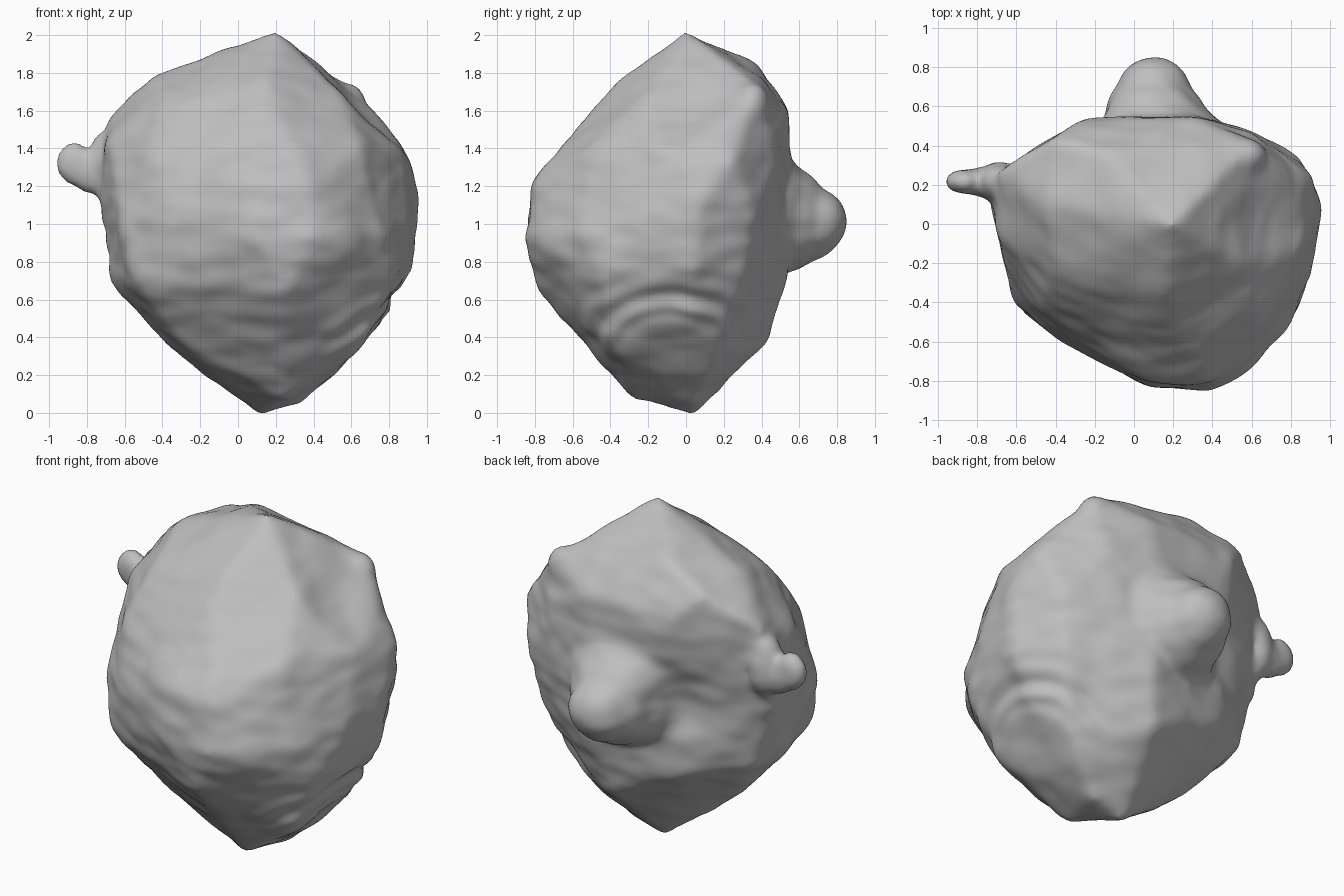
import bpy, bmesh, math
from mathutils import Vector, Matrix, noise

cube = bpy.data.objects.get("Cube")
if cube:
    bpy.data.objects.remove(cube, do_unlink=True)

# Stone colour
stone = bpy.data.materials.new("stone grey")
stone.use_nodes = True
grey = (0.52, 0.52, 0.52, 1)
stone.diffuse_color = grey
stone.node_tree.nodes["Principled BSDF"].inputs["Base Color"].default_value = grey

# Corner points of the main boulder, from the crown down
corners = [
    (.2, 0, 2.03), (-.43, .1, 1.8), (-.15, .37, 1.86), (-.42, .44, 1.75), (-.25, .54, 1.6),
    (.3, .55, 1.6), (.6, .4, 1.73), (.8, .2, 1.53), (.55, -.2, 1.7), (.15, -.38, 1.74),
    (-.4, -.25, 1.66), (-.68, .27, 1.56), (-.68, -.05, 1.45), (-.45, -.42, 1.38),
    (.08, -.79, 1.23), (.38, -.8, 1.23), (.1, -.83, .95), (.4, -.84, .92),
    (.65, -.5, 1.4), (.86, -.1, 1.4), (.9, .25, 1.35), (.6, .48, 1.3),
    (.96, .08, 1.15), (.91, -.25, 1), (.76, -.55, .95), (.54, -.77, .9),
    (-.32, -.62, 1.05), (-.6, -.4, 1), (-.73, .2, 1.15),
    (.82, .36, 1.05), (.92, .05, .8), (.81, -.43, .7), (.25, -.78, .66), (-.2, -.6, .7),
    (-.53, -.45, .7), (-.66, 0, .7), (-.58, .2, .66), (-.3, .39, .63), (.3, .53, .7),
    (.75, .3, .75), (.78, 0, .52), (.63, -.37, .36), (.22, -.58, .47), (.22, .44, .4),
    (-.32, 0, .33), (-.3, -.3, .38), (.25, -.28, .09), (.35, .05, .07), (.12, .05, .01),
    (.6, .17, .32),
]
bm = bmesh.new()
bmesh.ops.convex_hull(bm, input=[bm.verts.new(c) for c in corners])
loose = [v for v in bm.verts if not v.link_faces]
bmesh.ops.delete(bm, geom=loose, context="VERTS")


def lump(centre, radii):
    """Ellipsoid fused into the boulder by the remesh."""
    place = Matrix.Translation(centre) @ Matrix.Diagonal((*radii, 1))
    bmesh.ops.create_icosphere(bm, subdivisions=4, radius=1, matrix=place)


# Large back knob with a broad foot
lump((.1, .45, 1.07), (.36, .2, .33))
lump((.09, .49, 1.04), (.29, .27, .28))
lump((.1, .64, 1.02), (.19, .21, .19))
# Small side knob and its root
lump((-.87, .22, 1.33), (.09, .06, .11))
lump((-.78, .22, 1.29), (.1, .07, .11))
lump((-.69, .22, 1.32), (.09, .1, .18))
# Raised corner beside the upper facet
lump((.57, .35, 1.66), (.1, .08, .1))

mesh = bpy.data.meshes.new("boulder")
bm.to_mesh(mesh)
bm.free()
rock = bpy.data.objects.new("boulder", mesh)
bpy.context.collection.objects.link(rock)
bpy.context.view_layer.objects.active = rock
rock.select_set(True)

# Fuse the lumps and soften the edges
fuse = rock.modifiers.new("fuse", "REMESH")
fuse.mode = "VOXEL"
fuse.voxel_size = 0.022
soften = rock.modifiers.new("soften", "SMOOTH")
soften.factor = 0.5
soften.iterations = 20
for name in ("fuse", "soften"):
    bpy.ops.object.modifier_apply(modifier=name)

# Hollows: centre, radius, depth
hollows = [
    ((-.25, .5, 1.05), .2, .07),
    ((.66, .05, 1.62), .2, .045),
    ((.85, -.05, .62), .1, .02),
]
ledge_centre = Vector((.6, -.08, .3))
moves = []
for v in mesh.vertices:
    p = v.co.copy()
    push = 0.01
    # Broad dents and fine layered grain
    push += 0.012 * noise.noise(p * 3.5)
    push += 0.009 * noise.noise(Vector((p.x * 6, p.y * 6, p.z * 11)))
    for centre, radius, depth in hollows:
        gap = (p - Vector(centre)).length / radius
        push -= depth * math.exp(-gap * gap)
    # Ledges ringing the lower side facet
    reach = (p - ledge_centre).length
    if p.x > 0.4 and 0.25 < reach < 0.6:
        fade = min(1, (p.x - 0.4) * 4) * min(1, (0.6 - reach) * 5) * min(1, (reach - 0.25) * 10)
        push += 0.011 * fade * math.sin(reach * 42)
    moves.append(p + v.normal * push)

# Stand on the ground, centred
low = [min(p[i] for p in moves) for i in range(3)]
high = [max(p[i] for p in moves) for i in range(3)]
shift = Vector(((low[0] + high[0]) / 2, (low[1] + high[1]) / 2, low[2]))
for v, p in zip(mesh.vertices, moves):
    v.co = p - shift

mesh.materials.clear()
mesh.materials.append(stone)
bpy.ops.object.shade_smooth()
